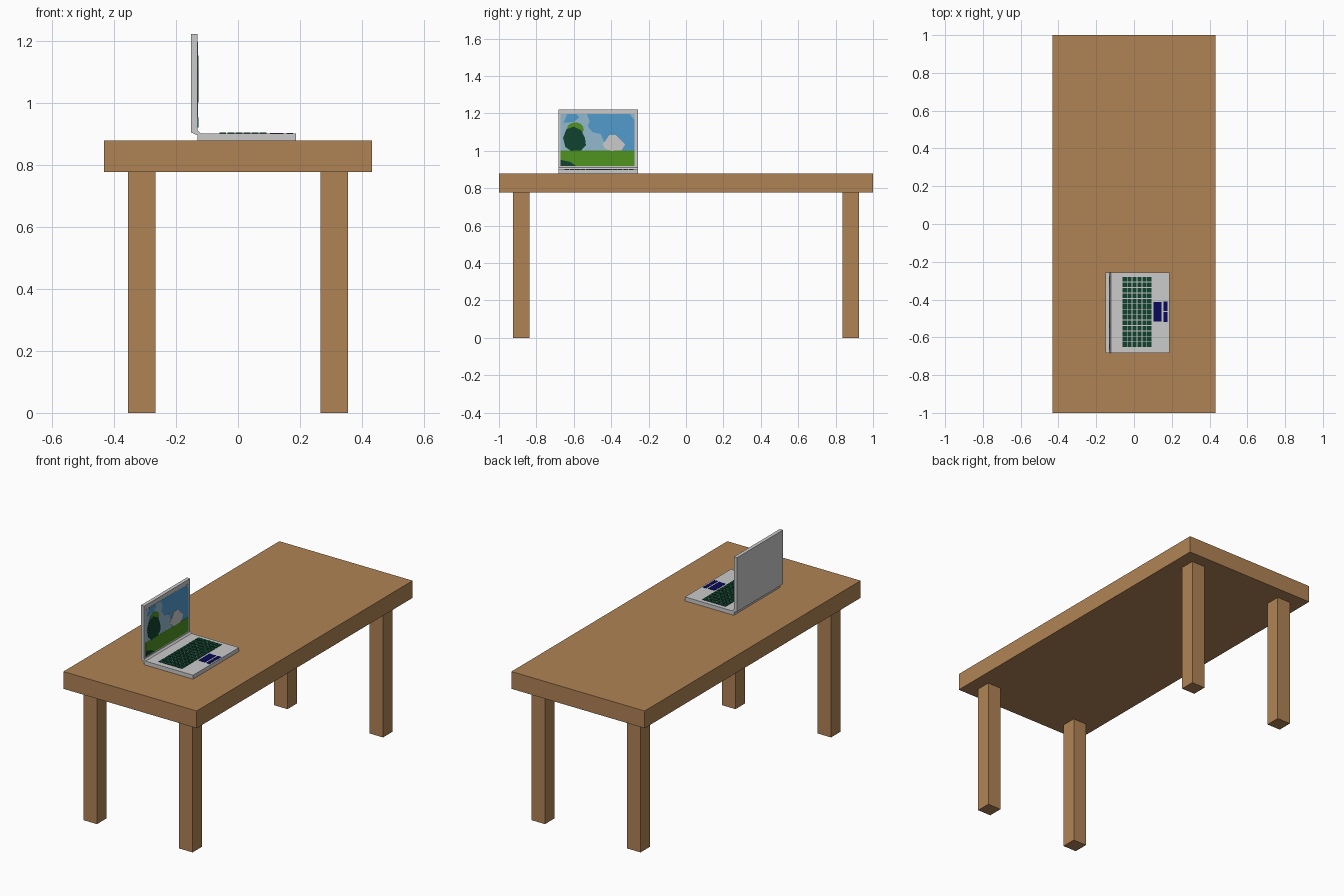
import bpy, bmesh, math

if "Cube" in bpy.data.objects:
    bpy.data.objects.remove(bpy.data.objects["Cube"])


def material(name, r, g, b):
    m = bpy.data.materials.new(name)
    lin = [(c / 255 / 12.92 if c < 10 else ((c / 255 + 0.055) / 1.055) ** 2.4) for c in (r, g, b)]
    m.diffuse_color = (*lin, 1)
    m.use_nodes = True
    m.node_tree.nodes["Principled BSDF"].inputs["Base Color"].default_value = m.diffuse_color
    return m


wood = material("wood", 176, 131, 85)
grey = material("light_grey", 202, 203, 202)
dark_green = material("dark_green", 16, 66, 46)
navy = material("navy", 8, 8, 92)
blue = material("sky_blue", 82, 155, 205)
pale = material("pale_blue", 146, 184, 205)
grass = material("grass_green", 78, 148, 32)


def finish(name, bm, mat):
    bmesh.ops.recalc_face_normals(bm, faces=bm.faces[:])
    me = bpy.data.meshes.new(name)
    bm.to_mesh(me)
    bm.free()
    me.materials.append(mat)
    ob = bpy.data.objects.new(name, me)
    bpy.context.collection.objects.link(ob)
    return ob


def add_box(bm, x0, x1, y0, y1, z0, z1):
    vs = bmesh.ops.create_cube(bm, size=1)["verts"]
    for v in vs:
        v.co = (x1 if v.co.x > 0 else x0, y1 if v.co.y > 0 else y0, z1 if v.co.z > 0 else z0)


def boxes(name, mat, *dims):
    bm = bmesh.new()
    for d in dims:
        add_box(bm, *d)
    return finish(name, bm, mat)


# Table top and four legs
boxes("table_top", wood, (-0.432, 0.432, -1, 1, 0.777, 0.878))
for sx, side in ((-1, "left"), (1, "right")):
    for sy, end in ((-1, "front"), (1, "back")):
        x, y = sx * 0.31, sy * 0.882
        boxes(f"{end}_{side}_leg", wood, (x - 0.044, x + 0.044, y - 0.044, y + 0.044, 0, 0.777))

# Laptop base and upright lid
Y0, Y1 = -0.683, -0.257
boxes("laptop_base", grey, (-0.130, 0.187, Y0, Y1, 0.878, 0.901))
boxes("laptop_lid", grey, (-0.151, -0.130, Y0, Y1, 0.904, 1.221))


# Hinge: small profile extruded along y
bm = bmesh.new()
f = bm.faces.new([bm.verts.new((x, Y0, z)) for x, z in
                  ((-0.151, 0.904), (-0.130, 0.895), (-0.121, 0.901), (-0.130, 0.911))])
ext = bmesh.ops.extrude_face_region(bm, geom=[f])["geom"]
bmesh.ops.translate(bm, vec=(0, Y1 - Y0, 0), verts=[v for v in ext if isinstance(v, bmesh.types.BMVert)])
finish("hinge", bm, grey)

# Keyboard: 6 rows of 13 keys
NX, NY = 6, 13
px, py = 0.156 / NX, 0.373 / NY
boxes("keyboard_keys", dark_green, *[
    (-0.062 + i * px + 0.002, -0.062 + (i + 1) * px - 0.002,
     -0.652 + j * py + 0.002, -0.652 + (j + 1) * py - 0.002, 0.900, 0.9035)
    for i in range(NX) for j in range(NY)])

# Touchpad and its two buttons
boxes("touchpad", navy, (0.103, 0.146, -0.515, -0.412, 0.900, 0.9025))
boxes("touchpad_buttons", navy, (0.156, 0.178, -0.518, -0.467, 0.900, 0.9025),
      (0.156, 0.178, -0.461, -0.410, 0.900, 0.9025))


# Screen picture: thin stacked plates facing +x
def plate(name, mat, layer, pts):
    bm = bmesh.new()
    back, front = -0.131, -0.1295 + layer * 0.0006
    f = bm.faces.new([bm.verts.new((back, y, z)) for y, z in pts])
    ext = bmesh.ops.extrude_face_region(bm, geom=[f])["geom"]
    bmesh.ops.translate(bm, vec=(front - back, 0, 0),
                        verts=[v for v in ext if isinstance(v, bmesh.types.BMVert)])
    finish(name, bm, mat)


def blob(cy, cz, ry, rz, n=14):
    return [(cy + ry * math.cos(2 * math.pi * i / n), cz + rz * math.sin(2 * math.pi * i / n)) for i in range(n)]


L, R, B, T = -0.671, -0.275, 0.920, 1.196
plate("sky", blue, 0, [(L, B), (R, B), (R, T), (L, T)])
plate("haze", pale, 1, [(L, 1.0), (-0.38, 1.0), (-0.44, 1.05), (-0.455, 1.09), (-0.50, 1.10),
                        (-0.525, 1.13), (-0.515, 1.16), (-0.53, T), (L, T)])
plate("sky_gap", blue, 2, [(-0.655, 1.15), (-0.60, 1.155), (-0.57, 1.18), (-0.585, T), (-0.635, T)])
plate("corner_cloud", pale, 1, [(-0.30, T), (-0.285, 1.175), (R, 1.165), (R, T)])
plate("meadow", grass, 2, [(L, B), (R, B), (R, 1.002), (L, 1.002)])
plate("tree_highlight", grass, 3, blob(-0.592, 1.115, 0.045, 0.038))
plate("tree", dark_green, 4, [(-0.615, 1.0), (-0.56, 1.003), (-0.535, 1.03), (-0.54, 1.07), (-0.56, 1.11),
                              (-0.60, 1.13), (-0.64, 1.115), (-0.657, 1.07), (-0.645, 1.02)])
plate("cloud", grey, 3, [(-0.43, 1.01), (-0.40, 1.0), (-0.345, 1.003), (-0.325, 1.035), (-0.35, 1.06),
                         (-0.375, 1.085), (-0.41, 1.085), (-0.43, 1.055), (-0.447, 1.035)])
plate("bush", dark_green, 3, [(L, B), (-0.588, B), (-0.62, 0.941), (L, 0.952)])
